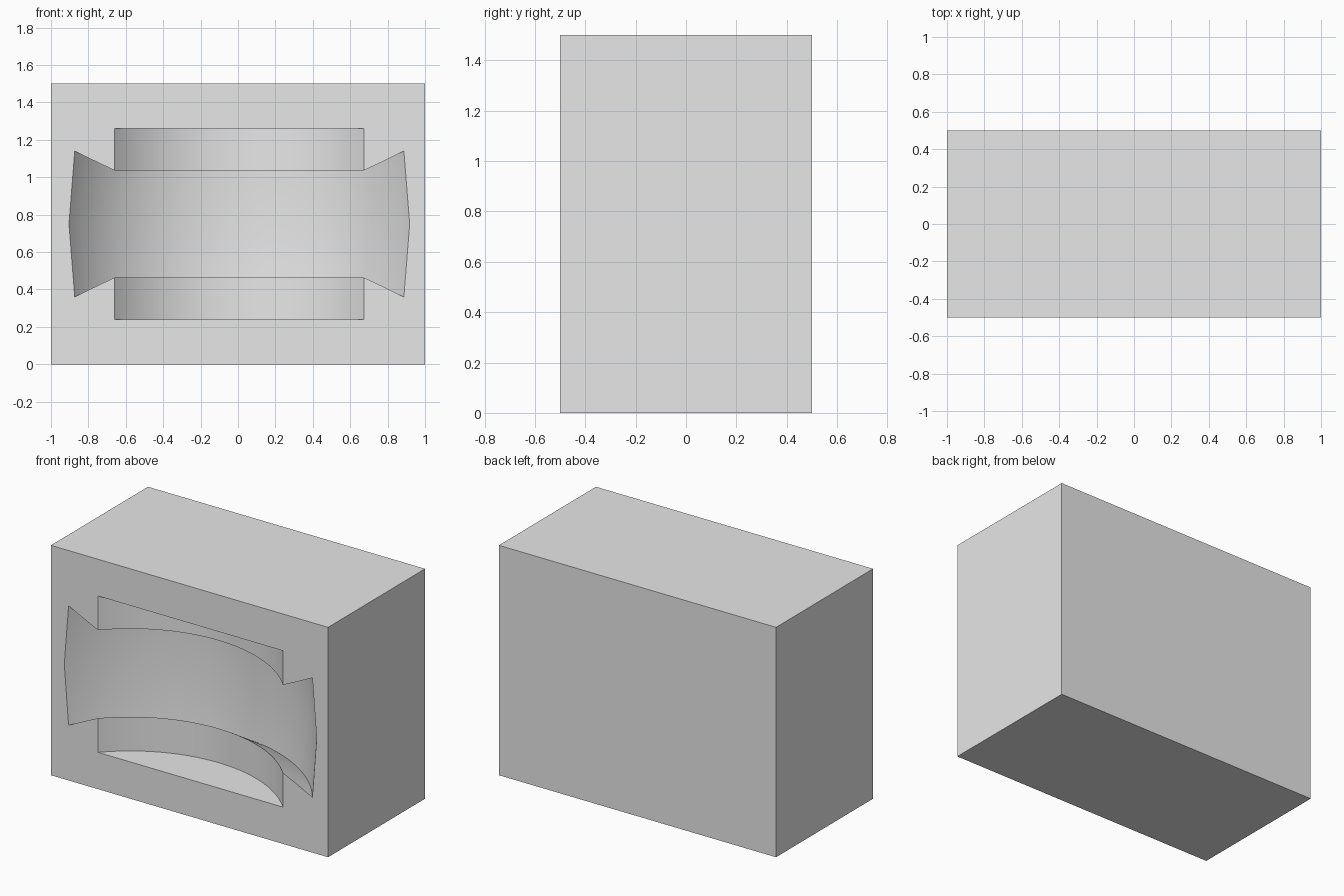
import bpy
import bmesh
from math import hypot, radians
from mathutils import Vector, Matrix

old = bpy.data.objects.get("Cube")
if old:
    bpy.data.objects.remove(old, do_unlink=True)

WIDTH, DEPTH, HEIGHT = 2.0, 1.0, 1.5
MID = HEIGHT / 2
SEGMENTS = 192

# The recess is turned around an upright axis standing in front of the block
AXIS_GAP = 0.62
AXIS = Vector((0.007, -DEPTH / 2 - AXIS_GAP, MID))


def radius_at(half_width):
    """Turning radius that meets the front face at this half width."""
    return hypot(half_width, AXIS_GAP)


def add_object(name, bm):
    mesh = bpy.data.meshes.new(name)
    bm.to_mesh(mesh)
    bm.free()
    obj = bpy.data.objects.new(name, mesh)
    bpy.context.collection.objects.link(obj)
    return obj


# Plain grey material
grey = bpy.data.materials.new("light grey")
grey.use_nodes = True
colour = (0.8, 0.8, 0.8, 1.0)
grey.diffuse_color = colour
grey.node_tree.nodes["Principled BSDF"].inputs["Base Color"].default_value = colour

# Solid block
bm = bmesh.new()
bmesh.ops.create_cube(bm, size=1)
bmesh.ops.scale(bm, vec=(WIDTH, DEPTH, HEIGHT), verts=bm.verts)
bmesh.ops.translate(bm, vec=(0, 0, MID), verts=bm.verts)
block = add_object("recessed_block", bm)
block.data.materials.append(grey)

# Upper half of the turned profile: flared middle band, then the tall drum
drum, flare, belly = radius_at(0.667), radius_at(0.88), radius_at(0.911)
upper = [(flare, 0.39), (drum, 0.287), (drum, 0.51), (0, 0.51)]
profile = [(r, -z) for r, z in reversed(upper)] + [(belly, 0)] + upper

# Cutter turned from the profile
bm = bmesh.new()
verts = [bm.verts.new((0, r, z)) for r, z in profile]
edges = [bm.edges.new(pair) for pair in zip(verts, verts[1:])]
bmesh.ops.spin(bm, geom=verts + edges, cent=(0, 0, 0), axis=(0, 0, 1),
               angle=radians(360), steps=SEGMENTS, use_duplicate=False)
bmesh.ops.remove_doubles(bm, verts=bm.verts, dist=0.0001)
bmesh.ops.recalc_face_normals(bm, faces=bm.faces)
bmesh.ops.transform(bm, matrix=Matrix.Translation(AXIS), verts=bm.verts)
cutter = add_object("recess_cutter", bm)
cutter.data.materials.append(grey)
cutter.hide_render = True

# Carve the recess, then drop the cutter
cut = block.modifiers.new("recess", "BOOLEAN")
cut.operation = "DIFFERENCE"
cut.solver = "EXACT"
cut.object = cutter
bpy.ops.object.select_all(action="DESELECT")
block.select_set(True)
bpy.context.view_layer.objects.active = block
bpy.ops.object.modifier_apply(modifier=cut.name)
bpy.data.objects.remove(cutter, do_unlink=True)

# Smooth curved walls with crisp edges
bpy.ops.object.shade_smooth_by_angle(angle=radians(30))
